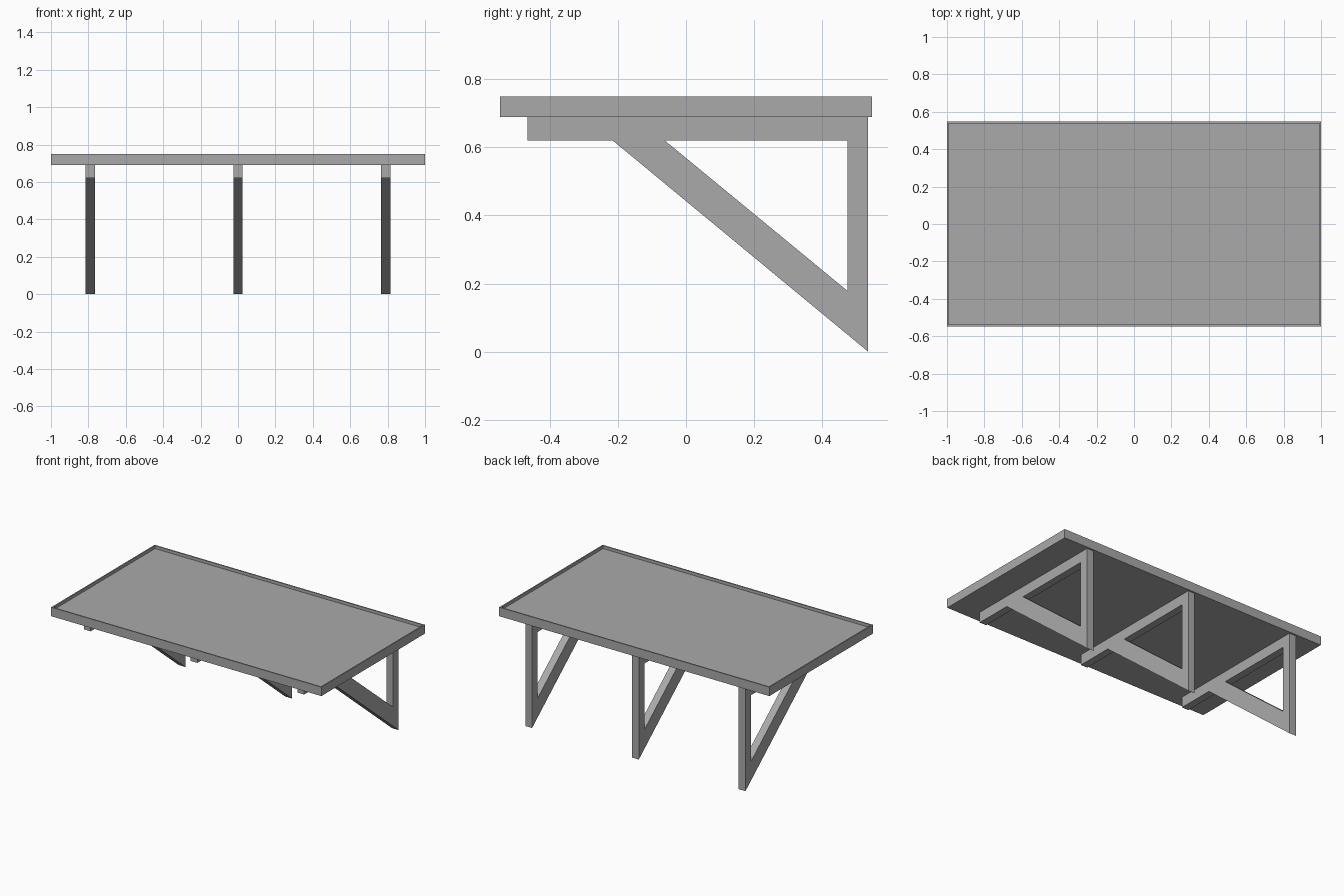
import bpy
import bmesh

if "Cube" in bpy.data.objects:
    bpy.data.objects.remove(bpy.data.objects["Cube"])

grey = bpy.data.materials.new("mid grey")
grey.diffuse_color = (0.4, 0.4, 0.4, 1)
grey.use_nodes = True
grey.node_tree.nodes["Principled BSDF"].inputs["Base Color"].default_value = grey.diffuse_color


def finish(bm, name):
    bmesh.ops.recalc_face_normals(bm, faces=bm.faces)
    mesh = bpy.data.meshes.new(name)
    bm.to_mesh(mesh)
    bm.free()
    mesh.materials.append(grey)
    obj = bpy.data.objects.new(name, mesh)
    bpy.context.collection.objects.link(obj)
    return obj


# Shallow tray top: a slab with a thin raised rim
HALF_X, HALF_Y, BOTTOM, TOP = 1.0, 0.547, 0.69, 0.75
RIM, RECESS = 0.012, 0.02
bm = bmesh.new()
bmesh.ops.create_cube(bm, size=1)
for v in bm.verts:
    v.co = (v.co.x * 2 * HALF_X, v.co.y * 2 * HALF_Y, TOP if v.co.z > 0 else BOTTOM)
bm.normal_update()
top = max(bm.faces, key=lambda f: f.calc_center_median().z)
bmesh.ops.inset_region(bm, faces=[top], thickness=RIM)
floor = bmesh.ops.extrude_face_region(bm, geom=[top])
bmesh.ops.delete(bm, geom=[top], context='FACES_ONLY')
bmesh.ops.translate(bm, vec=(0, 0, -RECESS),
                    verts=[g for g in floor["geom"] if isinstance(g, bmesh.types.BMVert)])
finish(bm, "tray_top")

# Triangular bracket side profile (y, z): beam, diagonal brace, post
WIDTH = 0.05
POINTS = [(-0.465, 0.69), (-0.465, 0.62), (-0.215, 0.62), (0.535, 0.0),
          (0.535, 0.69), (-0.062, 0.62), (0.475, 0.178), (0.475, 0.62)]
PANELS = [(0, 1, 2, 5, 7, 4), (2, 3, 6, 5), (3, 4, 7, 6)]


def bracket(name, x):
    bm = bmesh.new()
    verts = [bm.verts.new((x - WIDTH / 2, y, z)) for y, z in POINTS]
    faces = [bm.faces.new([verts[i] for i in p]) for p in PANELS]
    # keep the first side and extrude the other across the width
    side = bmesh.ops.extrude_face_region(bm, geom=faces, use_keep_orig=True)
    bmesh.ops.translate(bm, vec=(WIDTH, 0, 0),
                        verts=[g for g in side["geom"] if isinstance(g, bmesh.types.BMVert)])
    finish(bm, name)


for name, x in (("left_bracket", -0.79), ("middle_bracket", 0), ("right_bracket", 0.79)):
    bracket(name, x)
